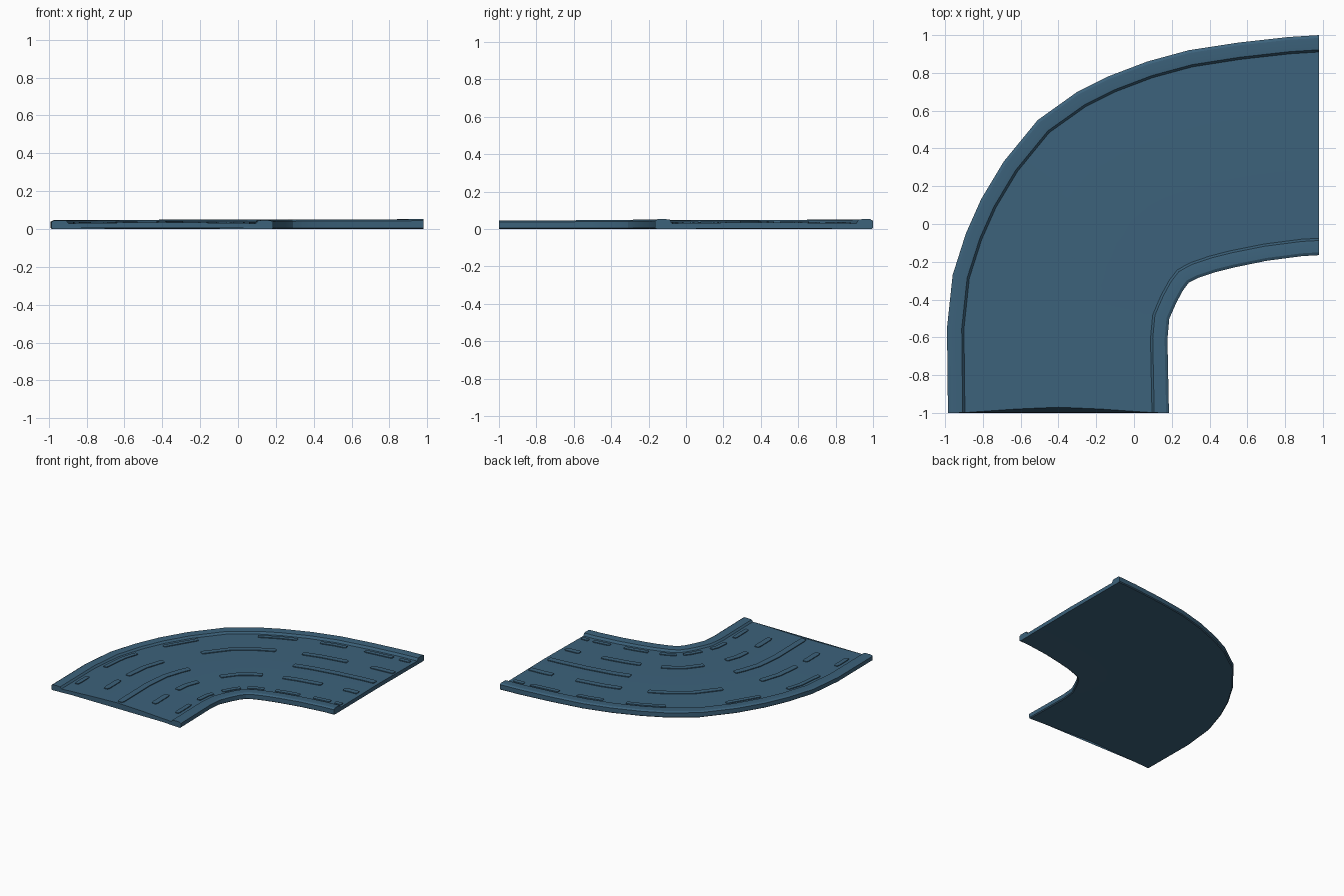
import bpy, bmesh, math
from mathutils import Vector

cube = bpy.data.objects.get("Cube")
if cube:
    bpy.data.objects.remove(cube, do_unlink=True)

blue = bpy.data.materials.new("slate blue")
blue.use_nodes = True
COLOUR = (0.045, 0.122, 0.198, 1)
blue.diffuse_color = COLOUR
blue.node_tree.nodes["Principled BSDF"].inputs["Base Color"].default_value = COLOUR

# Matching points on the outer and inner rims of the bend
OUTER = [(-.985, -.985), (-.99, -.55), (-.96, -.27), (-.89, -.05), (-.81, .13),
         (-.69, .33), (-.51, .55), (-.3, .7), (-.14, .78), (.07, .86),
         (.29, .92), (.55, .96), (.82, .99), (.98, 1)]
INNER = [(.185, -.985), (.177, -.61), (.187, -.5), (.205, -.46), (.225, -.415),
         (.26, -.35), (.29, -.31), (.32, -.295), (.34, -.285), (.43, -.255),
         (.53, -.23), (.7, -.195), (.89, -.17), (.98, -.165)]
LAST = len(OUTER) - 1
HALF = .585    # half of the road width
KERB = .495    # where the kerb begins


def road_point(u, side, z):
    """Point at station u, side units outwards from the centre line."""
    i = min(int(u), LAST - 1)
    outer = Vector(OUTER[i]).lerp(Vector(OUTER[i + 1]), u - i)
    inner = Vector(INNER[i]).lerp(Vector(INNER[i + 1]), u - i)
    p = inner.lerp(outer, .5 + side / (2 * HALF))
    # the starting end is slightly hollowed
    hollow = .015 * max(0, 1 - u) * math.cos(math.pi * side / HALF)
    return Vector((p.x, p.y + hollow, z))


def surface(side):
    """Gently crowned road height."""
    return .036 - .006 * min(1, abs(side) / KERB)


def sweep(bm, stations, section):
    """Loft a closed section along the bend and cap both ends."""
    rings = [[bm.verts.new(road_point(u, s, z)) for s, z in section(u)] for u in stations]
    for a, b in zip(rings, rings[1:]):
        for k in range(len(a)):
            j = (k + 1) % len(a)
            bm.faces.new((a[k], a[j], b[j], b[k]))
    bm.faces.new(rings[0])
    bm.faces.new(rings[-1][::-1])


def finish(name, bm):
    bmesh.ops.recalc_face_normals(bm, faces=bm.faces)
    mesh = bpy.data.meshes.new(name)
    bm.to_mesh(mesh)
    bm.free()
    mesh.materials.append(blue)
    obj = bpy.data.objects.new(name, mesh)
    bpy.context.collection.objects.link(obj)
    bpy.ops.object.select_all(action='DESELECT')
    obj.select_set(True)
    bpy.context.view_layer.objects.active = obj
    bpy.ops.object.shade_smooth_by_angle(angle=math.radians(25))


# Road slab with raised kerbs
def slab_section(u):
    top = .046 + .006 * u / LAST
    half = [(0, surface(0)), (.22, surface(.22)), (KERB, surface(KERB)),
            (KERB + .012, top - .002), (KERB + .03, top), (HALF - .015, top),
            (HALF, top - .008), (HALF, .006), (HALF - .008, 0)]
    mirrored = [(-s, z) for s, z in reversed(half[1:])]
    return half + [(0, .003)] + mirrored


bm = bmesh.new()
sweep(bm, range(LAST + 1), slab_section)
finish("road_slab", bm)


# Raised lane dashes: each span is (start, end) in stations
def lane(name, side, width, spans, height=.006):
    bm = bmesh.new()
    for start, end in spans:
        inside = [i for i in range(LAST + 1) if start + .15 < i < end - .15]
        stations = [start, start + .06] + inside + [end - .06, end]

        def section(u):
            w = width / 2 * (.7 if u in (start, end) else 1)
            a, b = side - w, side + w
            return [(a, surface(a) - .003), (b, surface(b) - .003),
                    (b, surface(b) + height), (a, surface(a) + height)]
        sweep(bm, stations, section)
    finish(name, bm)


lane("centre_line", 0, .05, [(.05, 3.65), (9.2, 12.75)])
lane("outer_lane_dashes", .22, .045,
     [(.4, .83), (1.15, 3), (4.9, 8.1), (9.2, 10.9), (11.7, 12.9)])
lane("inner_lane_dashes", -.22, .045,
     [(.4, .87), (1.4, 3.1), (4.8, 8), (9.15, 10.95), (11.8, 12.7)])
lane("outer_edge_dashes", .45, .035,
     [(.3, .65), (1.2, 2.6), (3.85, 5.15), (7, 8.65), (9.5, 10.4), (11, 11.9), (12.2, 12.8)])
lane("inner_edge_dashes", -.45, .035,
     [(.35, .8), (1.2, 2.8), (4, 5.7), (6.5, 8.5), (9.3, 10.6), (11.2, 11.9), (12.2, 12.8)])
